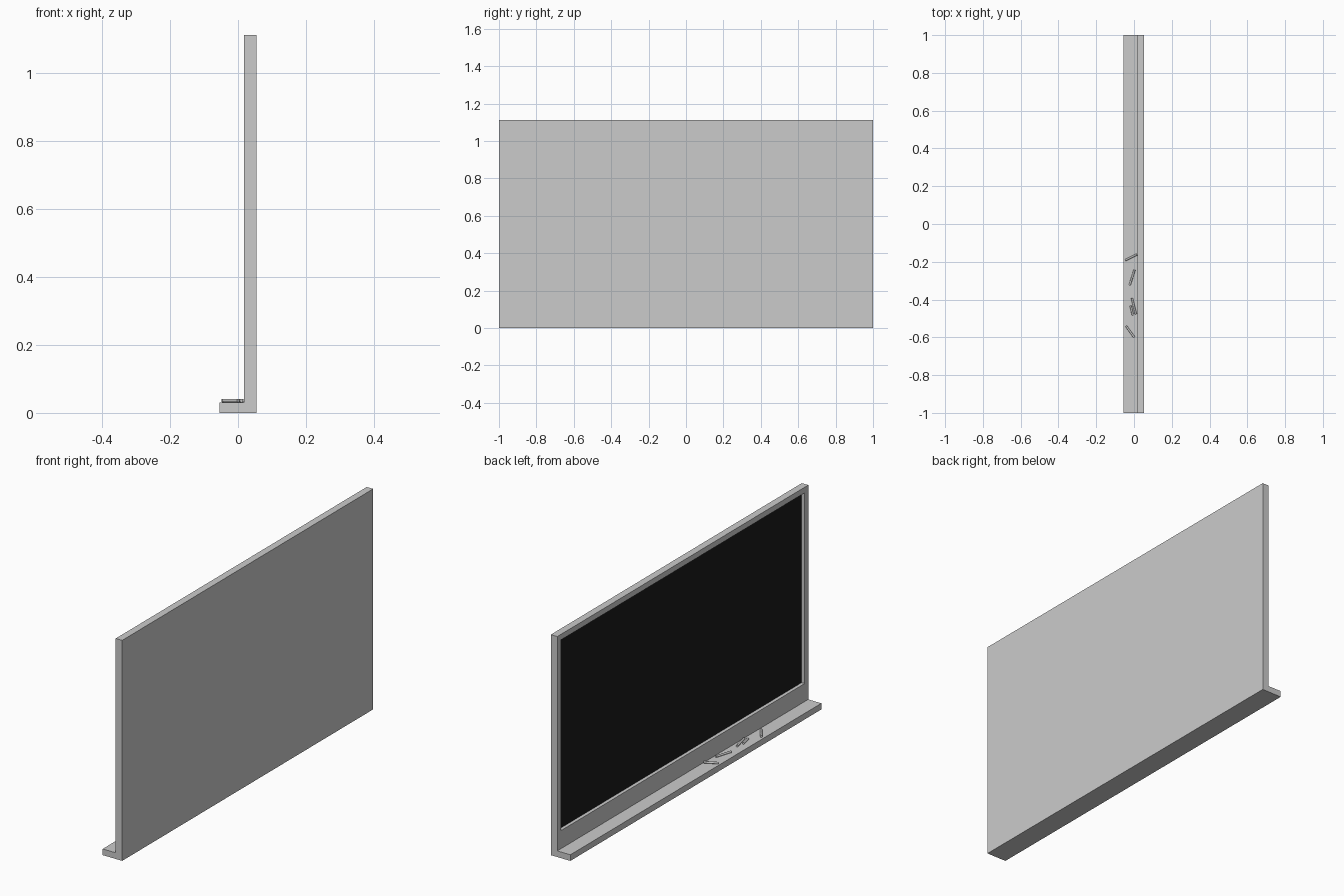
import bpy, bmesh, math
from mathutils import Vector

if "Cube" in bpy.data.objects:
    bpy.data.objects.remove(bpy.data.objects["Cube"])

# Frame and tray: one L-shaped profile extruded along y
bm = bmesh.new()
profile = [(-0.055, 0), (0.054, 0), (0.054, 1.112), (0.018, 1.112), (0.018, 0.031), (-0.055, 0.031)]
base = bm.faces.new([bm.verts.new((x, -1, z)) for x, z in profile])
ext = bmesh.ops.extrude_face_region(bm, geom=[base])
bmesh.ops.translate(bm, vec=(0, 2, 0), verts=[v for v in ext["geom"] if isinstance(v, bmesh.types.BMVert)])
bmesh.ops.recalc_face_normals(bm, faces=bm.faces)

# Recessed writing surface, framed by a wider bottom rail
bm.faces.ensure_lookup_table()
front = next(f for f in bm.faces if f.normal.x < -0.9 and f.calc_center_median().z > 0.3)
bmesh.ops.inset_region(bm, faces=[front], thickness=0.04)
for v in front.verts:
    if v.co.z < 0.3:
        v.co.z = 0.122
bmesh.ops.inset_region(bm, faces=[front], thickness=0.0001)
for v in front.verts:
    v.co.x = 0.035
front.material_index = 1

mesh = bpy.data.meshes.new("board_frame_and_tray")
bm.to_mesh(mesh)
bm.free()
board = bpy.data.objects.new("board_frame_and_tray", mesh)
bpy.context.collection.objects.link(board)
for name, color in (("frame_grey", (0.8, 0.8, 0.8, 1)), ("board_black", (0.01, 0.01, 0.01, 1))):
    mat = bpy.data.materials.new(name)
    mat.diffuse_color = color
    mat.use_nodes = True
    mat.node_tree.nodes["Principled BSDF"].inputs["Base Color"].default_value = mat.diffuse_color
    mesh.materials.append(mat)


# Chalk sticks lying on the tray
def chalk(i, x1, y1, x2, y2, r=0.0052):
    a, b = Vector((x1, y1, 0.031 + r)), Vector((x2, y2, 0.031 + r))
    bpy.ops.mesh.primitive_cylinder_add(vertices=12, radius=r, depth=(b - a).length, location=(a + b) / 2)
    ob = bpy.context.object
    ob.name = f"chalk_{i}"
    ob.rotation_euler = (b - a).to_track_quat('Z', 'Y').to_euler()
    bpy.ops.object.shade_smooth_by_angle(angle=math.radians(40))


sticks = [(-0.047, -0.192, 0.015, -0.161), (-0.023, -0.325, 0.003, -0.242),
          (-0.011, -0.392, 0.010, -0.478), (-0.018, -0.432, -0.006, -0.484),
          (-0.042, -0.540, 0.001, -0.600)]
for i, s in enumerate(sticks):
    chalk(i + 1, *s)
